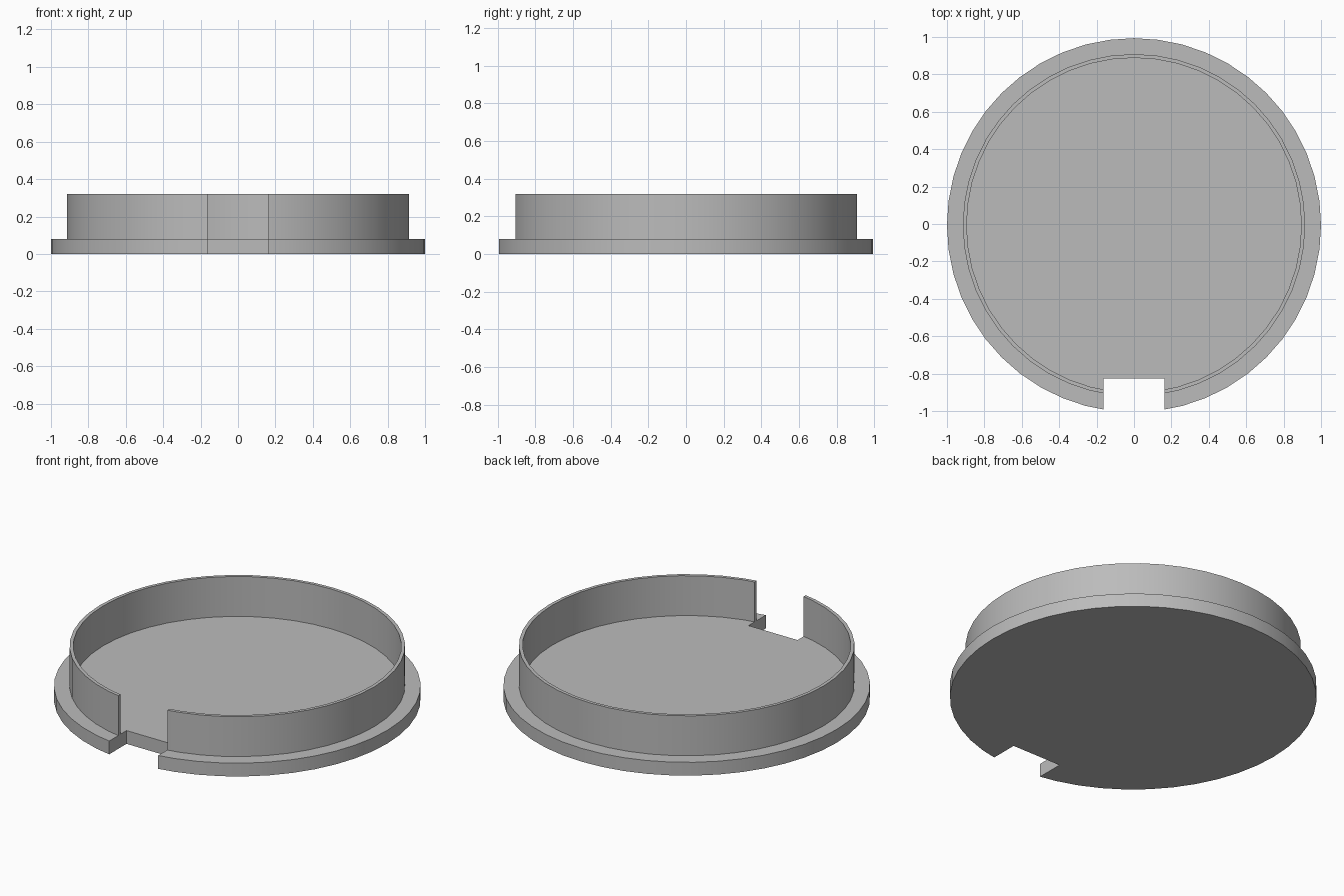
import bpy
import bmesh
import math
from mathutils import Matrix, Vector

SEGMENTS = 48
CENTRE_Y = -0.0066  # the notch trims the front, so the disc sits slightly forward

cube = bpy.data.objects.get("Cube")
if cube:
    bpy.data.objects.remove(cube, do_unlink=True)

grey = bpy.data.materials.new("plain_grey")
grey.use_nodes = True
colour = (0.5, 0.5, 0.5, 1)
grey.diffuse_color = colour
grey.node_tree.nodes["Principled BSDF"].inputs["Base Color"].default_value = colour


def add_object(name, bm):
    bmesh.ops.recalc_face_normals(bm, faces=bm.faces)
    mesh = bpy.data.meshes.new(name)
    bm.to_mesh(mesh)
    bm.free()
    obj = bpy.data.objects.new(name, mesh)
    bpy.context.collection.objects.link(obj)
    mesh.materials.append(grey)
    return obj


# Lid: flange, thin upright rim and flat floor revolved from one profile
profile = [(0, 0), (1, 0), (1, 0.08), (0.915, 0.08), (0.915, 0.32),
           (0.895, 0.32), (0.895, 0.08), (0, 0.08)]
bm = bmesh.new()
points = [bm.verts.new((r, 0, z)) for r, z in profile]
edges = [bm.edges.new(pair) for pair in zip(points, points[1:])]
bmesh.ops.spin(bm, geom=points + edges, cent=(0, 0, 0), axis=(0, 0, 1),
               angle=math.tau, steps=SEGMENTS, use_duplicate=False)
bmesh.ops.remove_doubles(bm, verts=bm.verts, dist=0.0001)
bmesh.ops.dissolve_limit(bm, angle_limit=0.01, verts=bm.verts,
                         edges=[e for e in bm.edges
                                if min(v.co.xy.length for v in e.verts) < 0.01])
bmesh.ops.translate(bm, verts=bm.verts, vec=(0, CENTRE_Y, 0))
lid = add_object("lid", bm)

# Notch: box cut through flange and rim at the front
bm = bmesh.new()
bmesh.ops.create_cube(bm, size=1, matrix=Matrix.Translation((0, -1.327, 0.2))
                      @ Matrix.Diagonal(Vector((0.326, 1, 1, 1))))
cutter = add_object("notch_cutter", bm)
cutter.hide_render = True

cut = lid.modifiers.new("notch", 'BOOLEAN')
cut.operation = 'DIFFERENCE'
cut.solver = 'EXACT'
cut.object = cutter

bpy.ops.object.select_all(action='DESELECT')
lid.select_set(True)
bpy.context.view_layer.objects.active = lid
bpy.ops.object.modifier_apply(modifier=cut.name)
bpy.data.objects.remove(cutter, do_unlink=True)

# Smooth walls with crisp corners
bpy.ops.object.shade_smooth_by_angle(angle=math.radians(30))
